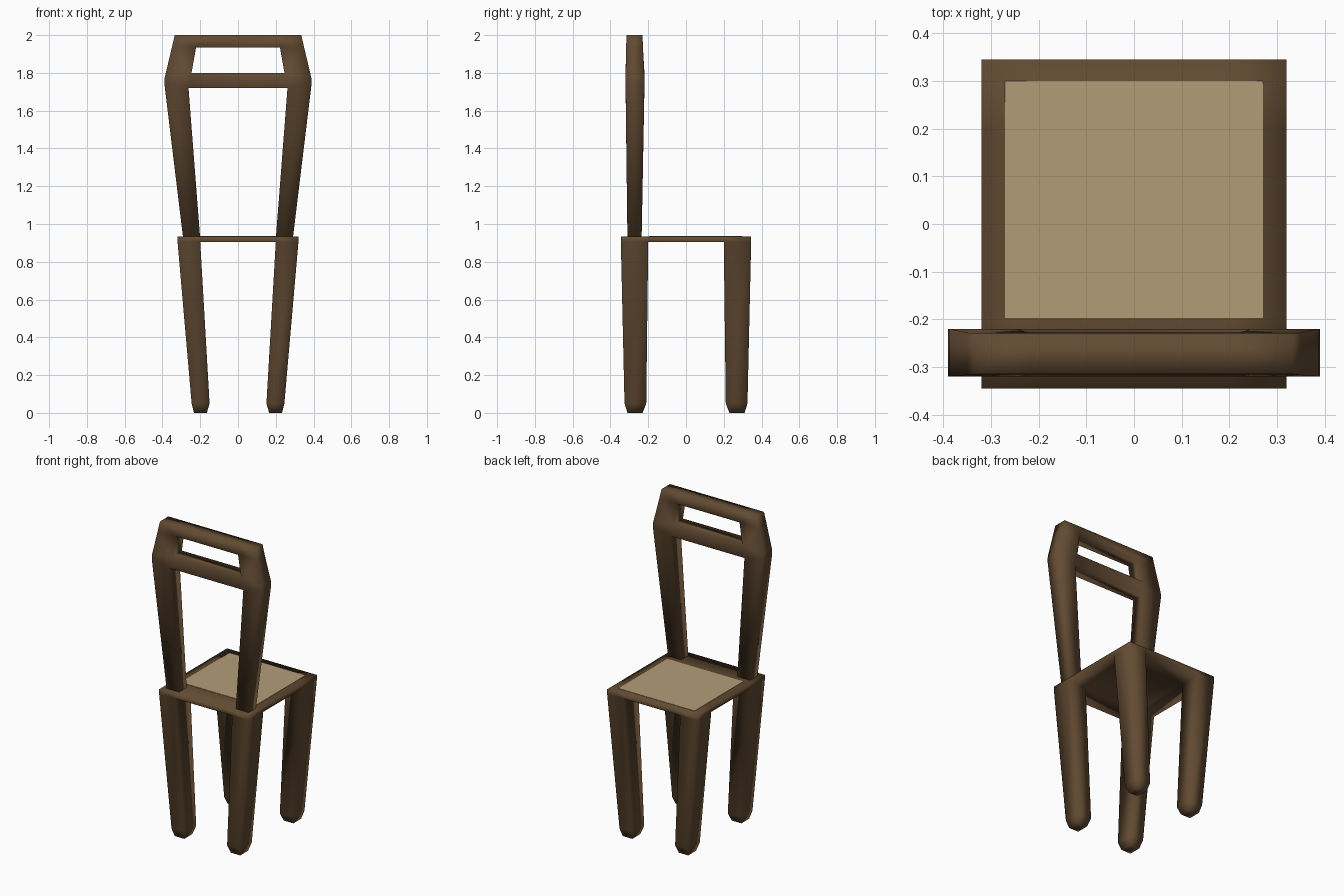
import bpy
import bmesh

cube = bpy.data.objects.get("Cube")
if cube:
    bpy.data.objects.remove(cube, do_unlink=True)


def material(name, rgb):
    mat = bpy.data.materials.new(name)
    mat.use_nodes = True
    mat.diffuse_color = (*rgb, 1)
    mat.node_tree.nodes["Principled BSDF"].inputs["Base Color"].default_value = (*rgb, 1)
    return mat


wood = material("dark wood", (0.122, 0.069, 0.032))
fabric = material("tan seat pad", (0.45, 0.335, 0.185))


def finish(bm, name, mat, smooth):
    bmesh.ops.recalc_face_normals(bm, faces=bm.faces)
    for face in bm.faces:
        face.smooth = smooth
    mesh = bpy.data.meshes.new(name)
    bm.to_mesh(mesh)
    bm.free()
    mesh.materials.append(mat)
    obj = bpy.data.objects.new(name, mesh)
    bpy.context.collection.objects.link(obj)
    return obj


def thicken(bm):
    """Extrude a flat sheet and return the new vertices."""
    result = bmesh.ops.extrude_face_region(bm, geom=bm.faces[:])
    return [v for v in result["geom"] if isinstance(v, bmesh.types.BMVert)]


# Seat frame: a thin slab whose corner cells become the legs
bm = bmesh.new()
xs = (-0.32, -0.2, 0.2, 0.32)
ys = (-0.345, -0.2, 0.2, 0.345)
grid = [[bm.verts.new((x, y, 0.935)) for x in xs] for y in ys]
for j in range(3):
    for i in range(3):
        bm.faces.new((grid[j][i], grid[j][i + 1], grid[j + 1][i + 1], grid[j + 1][i]))
lower = set(thicken(bm))
for v in lower:
    v.co.z = 0.905

# Legs: taper inwards to the foot, then a chamfered tip
corners = []
for face in bm.faces:
    c = face.calc_center_median()
    if all(v in lower for v in face.verts) and abs(c.x) > 0.2 and abs(c.y) > 0.22:
        corners.append(face)
rings = [(0.05, 0.198, 0.0475, 0.268, 0.0575),
         (0.0, 0.199, 0.034, 0.27, 0.04)]
for z, cx, hx, cy, hy in rings:
    corners = bmesh.ops.extrude_discrete_faces(bm, faces=corners)["faces"]
    for face in corners:
        c = face.calc_center_median()
        sx, sy = (1 if c.x > 0 else -1), (1 if c.y > 0 else -1)
        for v in face.verts:
            v.co = (sx * cx + (hx if v.co.x > c.x else -hx),
                    sy * cy + (hy if v.co.y > c.y else -hy), z)
finish(bm, "seat_frame_and_legs", wood, True)

# Seat pad set into the frame
bm = bmesh.new()
pad = [bm.verts.new(p) for p in ((-0.271, -0.197, 0.937), (0.271, -0.197, 0.937),
                                 (0.271, 0.3, 0.937), (-0.271, 0.3, 0.937))]
bm.faces.new(pad)
for v in thicken(bm):
    v.co.z = 0.93
finish(bm, "seat_pad", fabric, False)

# Backrest: flared posts joined by two rails, as one outline given depth
inner = [(0.2, 0.92), (0.262, 1.72), (0.246, 1.8), (0.222, 1.935), (0.215, 2.0)]
outer = [(0.29, 0.92), (0.39, 1.745), (0.388, 1.775), (0.35, 1.935), (0.335, 2.0)]
front_y = (-0.31, -0.32, -0.32, -0.317, -0.315)
back_y = (-0.235, -0.22, -0.22, -0.228, -0.23)
bm = bmesh.new()
level = {}
columns = {}
for side in (-1, 1):
    for key, path in (("in", inner), ("out", outer)):
        col = []
        for k, (x, z) in enumerate(path):
            v = bm.verts.new((side * x, front_y[k], z))
            level[round(z, 3)] = k
            col.append(v)
        columns[side, key] = col
    a, b = columns[side, "in"], columns[side, "out"]
    for k in range(4):
        bm.faces.new((a[k], b[k], b[k + 1], a[k + 1]))
left, right = columns[1, "in"], columns[-1, "in"]
for k in (1, 3):
    bm.faces.new((right[k], left[k], left[k + 1], right[k + 1]))
for v in thicken(bm):
    v.co.y = back_y[level[round(v.co.z, 3)]]
finish(bm, "backrest", wood, True)
